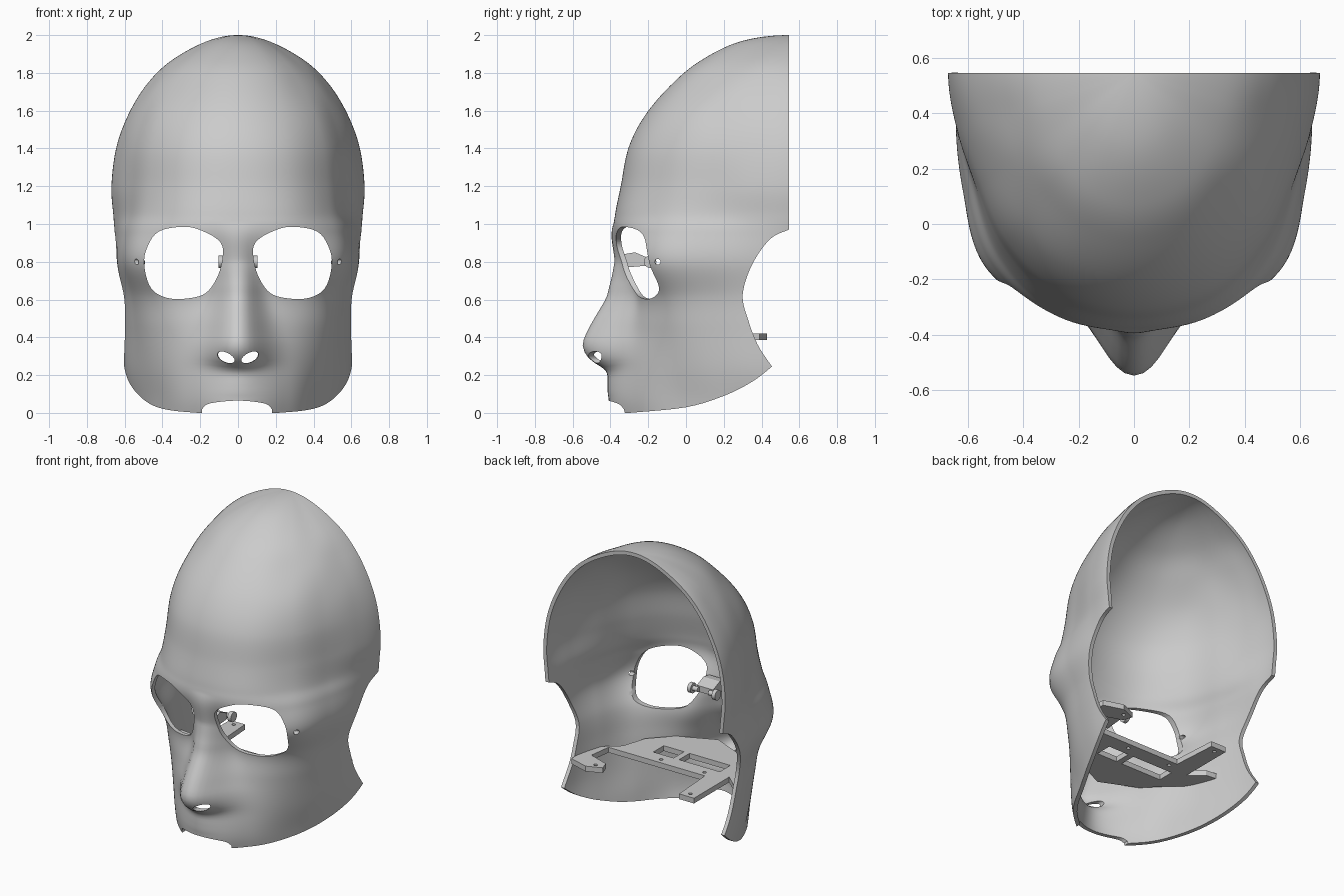
import bpy, bmesh, math
from mathutils import Matrix, Vector

if "Cube" in bpy.data.objects:
    bpy.data.objects.remove(bpy.data.objects["Cube"])

grey = bpy.data.materials.new("plain grey")
grey.use_nodes = True
grey.diffuse_color = (0.6, 0.6, 0.6, 1)
grey.node_tree.nodes["Principled BSDF"].inputs["Base Color"].default_value = (0.6, 0.6, 0.6, 1)

BACK = 0.545      # depth of the open back rim
STEPS = 9         # surface samples per control row


# ---------- helpers ----------
def blend(a, b, c, d, t):
    """Catmull-Rom value between b and c."""
    return 0.5 * (2 * b + (c - a) * t + (2 * a - 5 * b + 4 * c - d) * t * t
                  + (3 * b - a - 3 * c + d) * t ** 3)


def smooth_path(points, closed=False, steps=5):
    """Smooth 2D curve through the points."""
    n = len(points)
    out = []
    for i in range(n if closed else n - 1):
        ids = [i - 1, i, i + 1, i + 2]
        ids = [k % n if closed else min(max(k, 0), n - 1) for k in ids]
        for s in range(steps):
            out.append(tuple(blend(*[points[k][j] for k in ids], s / steps) for j in (0, 1)))
    return out if closed else out + [points[-1]]


def add_prism(bm, outline, axis, low, high):
    """Extrude a flat outline along one axis."""
    def place(p, depth):
        co = list(p)
        co.insert("xyz".index(axis), depth)
        return bm.verts.new(co)
    bottom = [place(p, low) for p in outline]
    top = [place(p, high) for p in outline]
    bm.faces.new(bottom)
    bm.faces.new(top[::-1])
    for i in range(len(outline)):
        j = (i + 1) % len(outline)
        bm.faces.new((bottom[j], bottom[i], top[i], top[j]))


def add_rod(bm, centre, radius, length, axis="X"):
    turn = Matrix.Rotation(math.pi / 2, 4, "Y") if axis == "X" else Matrix()
    bmesh.ops.create_cone(bm, cap_ends=True, segments=20, radius1=radius, radius2=radius,
                          depth=length, matrix=Matrix.Translation(centre) @ turn)


def finish(bm, name):
    bmesh.ops.recalc_face_normals(bm, faces=bm.faces)
    mesh = bpy.data.meshes.new(name)
    bm.to_mesh(mesh)
    bm.free()
    mesh.materials.append(grey)
    obj = bpy.data.objects.new(name, mesh)
    bpy.context.collection.objects.link(obj)
    return obj


def activate(obj):
    bpy.ops.object.select_all(action="DESELECT")
    obj.select_set(True)
    bpy.context.view_layer.objects.active = obj


def cut(obj, cutter_mesh, name):
    """Subtract a cutter; no cut touches the top, so a lost top means try the other solver."""
    cutter = finish(cutter_mesh, name)
    cutter.hide_render = True
    top = max(v.co.z for v in obj.data.vertices)
    mod = obj.modifiers.new(name, "BOOLEAN")
    mod.operation = "DIFFERENCE"
    mod.object = cutter
    for solver in ("EXACT", "MANIFOLD"):
        mod.solver = solver
        graph = bpy.context.evaluated_depsgraph_get()
        result = bpy.data.meshes.new_from_object(obj.evaluated_get(graph), depsgraph=graph)
        if abs(max((v.co.z for v in result.vertices), default=0) - top) < 0.005:
            break
    obj.modifiers.remove(mod)
    obj.data = result
    bpy.data.objects.remove(cutter)


def soften(obj, degrees=35):
    activate(obj)
    bpy.ops.object.shade_smooth_by_angle(angle=math.radians(degrees))


# ---------- mask shell ----------
# inner face: height, then radius from the back centre at six even angles, side to front
rows = [
    (-0.06, .535, .535, .575, .665, .80, .895),
    (0.08, .555, .565, .605, .685, .825, .93),
    (0.24, .575, .595, .635, .715, .825, .905),
    (0.45, .585, .605, .655, .745, .805, .835),
    (0.62, .585, .615, .675, .775, .795, .785),
    (0.80, .605, .647, .729, .86, .865, .84),
    (0.95, .625, .645, .713, .835, .895, .90),
    (1.05, .635, .64, .685, .795, .88, .895),
    (1.20, .645, .645, .675, .765, .845, .865),
    (1.394, .621, .621, .656, .736, .806, .826),
    (1.56, .562, .567, .597, .667, .722, .742),
    (1.715, .47, .47, .50, .54, .59, .61),
    (1.84, .345, .35, .365, .405, .445, .46),
    (1.942, .161, .161, .171, .201, .236, .251),
    (1.975, 0, 0, 0, 0, 0, 0),
]
first = tuple(2 * a - b for a, b in zip(rows[0], rows[1]))
past_top = (rows[-2][0],) + tuple(-r for r in rows[-2][1:])
padded = [first] + rows + [past_top]

# nose: height, projection, half width
nose = [(0.08, 0, .10), (0.20, .02, .12), (0.25, .05, .14), (0.30, .16, .14), (0.36, .21, .135),
        (0.42, .205, .12), (0.55, .178, .10), (0.66, .142, .09), (0.80, .06, .07), (1.0, 0, .07)]


def nose_push(x, z):
    for (z0, a0, w0), (z1, a1, w1) in zip(nose, nose[1:]):
        if z0 <= z < z1:
            t = (z - z0) / (z1 - z0)
            width = w0 + (w1 - w0) * t
            return (a0 + (a1 - a0) * t) * math.exp(-(x / width) ** 2)
    return 0


def section(i, t):
    """Height and six radii between control rows i and i + 1."""
    return [blend(*vals, t) for vals in zip(*padded[i:i + 4])]


def ring(values):
    z, radii = values[0], values[1:]
    ext = [2 * radii[0] - radii[1]] + radii + [radii[4]]
    half = []
    for i in range(5):
        for s in range(12):
            half.append((i + s / 12, blend(*ext[i:i + 4], s / 12)))
    half.append((5, radii[5]))
    both = [(1, a, r) for a, r in half] + [(-1, a, r) for a, r in half[-2::-1]]
    points = []
    for side, a, r in both:
        angle = math.radians(18 * a)
        x = side * r * math.cos(angle)
        y = BACK - r * math.sin(angle)
        if y < 0:
            y -= nose_push(x, z)
        points.append(Vector((x, y, z)))
    return points


bm = bmesh.new()
rings = [ring(section(i, s / STEPS)) for i in range(len(rows) - 1) for s in range(STEPS)]
grid = [[bm.verts.new(p) for p in line] for line in rings]
apex = bm.verts.new((0, BACK, rows[-1][0]))
for low, high in zip(grid, grid[1:]):
    for j in range(len(low) - 1):
        bm.faces.new((low[j], high[j], high[j + 1], low[j + 1]))
for j in range(len(grid[-1]) - 1):
    bm.faces.new((grid[-1][j], apex, grid[-1][j + 1]))
# ease the nose creases
near_nose = [v for v in bm.verts if abs(v.co.x) < 0.3 and 0.12 < v.co.z < 1.0 and v.co.y < -0.2]
for _ in range(2):
    bmesh.ops.smooth_vert(bm, verts=near_nose, factor=0.5,
                          use_axis_x=False, use_axis_y=True, use_axis_z=False)
shell = finish(bm, "mask_shell")
# normals face the cavity so the wall grows outward
if sum(p.normal.y * p.area for p in shell.data.polygons) < 0:
    shell.data.flip_normals()
wall = shell.modifiers.new("wall", "SOLIDIFY")
wall.thickness = 0.025
wall.offset = -1
activate(shell)
bpy.ops.object.modifier_apply(modifier="wall")

# jaw line and ear notch
jaw = smooth_path([(-0.3, 0), (0, .03), (0.2, .09), (0.35, .165), (0.455, .245)])
ear = smooth_path([(0.455, .245), (0.38, .36), (0.33, .49), (0.30, .625),
                   (0.35, .785), (0.445, .92), (0.545, .97)])
bm = bmesh.new()
add_prism(bm, [(-0.8, -0.3), (-0.8, 0)] + jaw + ear[1:] + [(0.8, 1), (0.8, -0.3)], "x", -1, 1)
cut(shell, bm, "side_trim")

# eyes, nostrils, mouth notch and pin holes
eye = smooth_path([(.275, .985), (.42, .96), (.485, .865), (.495, .77), (.46, .66), (.38, .61),
                   (.275, .605), (.17, .635), (.105, .73), (.08, .84), (.095, .905), (.17, .955)], True)
bm = bmesh.new()
for side in (1, -1):
    add_prism(bm, [(side * x, z) for x, z in eye], "y", -0.8, 0)
    place = (Matrix.Translation((side * 0.06, -0.445, 0.295))
             @ Matrix.Rotation(-side * 0.4, 4, "Y") @ Matrix.Diagonal((0.052, 0.11, 0.028, 1)))
    bmesh.ops.create_uvsphere(bm, u_segments=20, v_segments=12, radius=1, matrix=place)
    add_rod(bm, (side * 0.56, -0.15, 0.8), 0.015, 0.2)
lip = smooth_path([(-0.19, .02), (-0.15, .05), (0, .065), (0.14, .05), (0.18, .02)])
add_prism(bm, [(-0.19, -0.2)] + lip + [(0.18, -0.2)], "y", -0.8, -0.1)
cut(shell, bm, "openings")
soften(shell)

# ---------- inner mounting plate ----------
outline = [(.58, .30), (.53, .15), (.42, .06), (.37, -.10), (.24, -.235), (0, -.34), (-.24, -.235),
           (-.37, -.10), (-.45, -.04), (-.53, .15), (-.45, .14), (-.36, .06), (-.36, .43),
           (-.25, .43), (-.23, .13), (.48, .13), (.50, .28), (.36, .33), (.34, .39),
           (.44, .43), (.57, .39)]
bm = bmesh.new()
add_prism(bm, outline, "z", 0.385, 0.42)
plate = finish(bm, "mounting_plate")
bm = bmesh.new()
for x0, x1 in ((-0.27, 0.03), (0.07, 0.22)):
    add_prism(bm, [(x0, -.08), (x1, -.08), (x1, .03), (x0, .03)], "z", 0.3, 0.5)
for x, y in ((-0.305, 0.39), (0.12, 0.09), (0.40, 0.38), (-0.2, 0.09)):
    add_rod(bm, (x, y, 0.4), 0.012, 0.2, "Z")
cut(plate, bm, "plate_slots")

# ---------- hinge bracket behind the nose bridge ----------
bm = bmesh.new()
add_prism(bm, [(-.32, .77), (-.33, .84), (-.27, .85), (-.20, .82), (-.20, .78)], "x", -0.06, 0.06)
bracket = finish(bm, "hinge_bracket")
for side, label in ((1, "left"), (-1, "right")):
    bm = bmesh.new()
    add_rod(bm, (side * 0.09, -0.19, 0.8), 0.033, 0.025)
    add_rod(bm, (side * 0.07, -0.19, 0.8), 0.016, 0.06)
    soften(finish(bm, label + "_hinge_barrel"))
